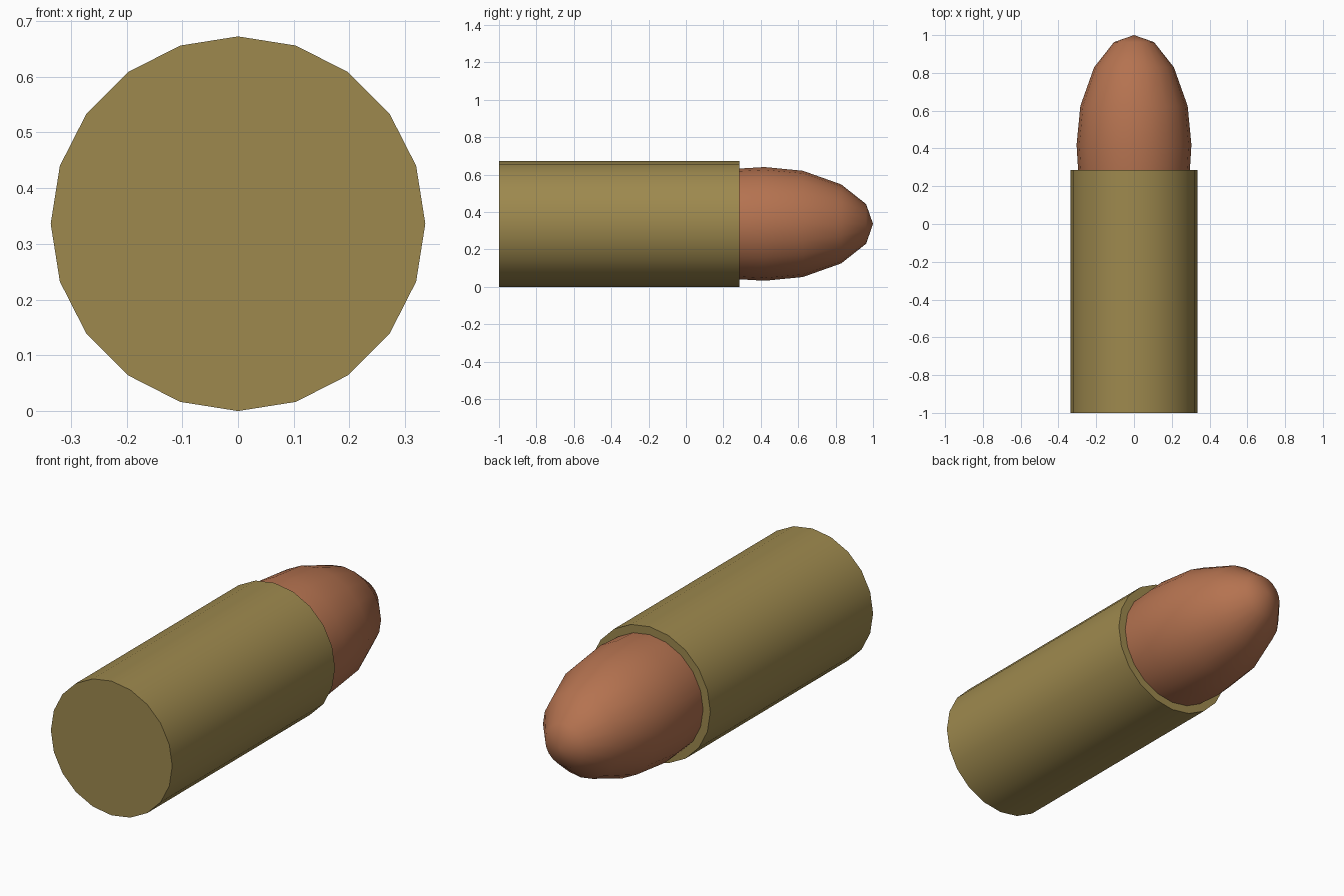
import bpy, bmesh, math

if "Cube" in bpy.data.objects:
    bpy.data.objects.remove(bpy.data.objects["Cube"])

SIDES = 20
R = 0.336  # casing radius, also the height of the axis


def material(name, color):
    m = bpy.data.materials.new(name)
    m.diffuse_color = (*color, 1)
    m.use_nodes = True
    m.node_tree.nodes["Principled BSDF"].inputs["Base Color"].default_value = m.diffuse_color
    return m


def lathe(name, profile, mat, angle):
    """Revolve (y, radius) points around the long axis; radius 0 is a pole."""
    bm = bmesh.new()
    rings = []
    for y, r in profile:
        if r == 0:
            rings.append([bm.verts.new((0, y, R))])
        else:
            rings.append([bm.verts.new((r * math.cos(2 * math.pi * i / SIDES), y,
                                        R + r * math.sin(2 * math.pi * i / SIDES)))
                          for i in range(SIDES)])
    # flat cap where the profile starts as an open ring at the rear
    if profile[0][0] == -1:
        bm.faces.new(rings[0])
    for a, b in zip(rings, rings[1:]):
        for i in range(SIDES):
            j = (i + 1) % SIDES
            if len(b) == 1:
                bm.faces.new((a[j], a[i], b[0]))
            else:
                bm.faces.new((a[j], a[i], b[i], b[j]))
    mesh = bpy.data.meshes.new(name)
    bm.to_mesh(mesh)
    bm.free()
    obj = bpy.data.objects.new(name, mesh)
    bpy.context.collection.objects.link(obj)
    mesh.materials.append(mat)
    bpy.ops.object.select_all(action='DESELECT')
    obj.select_set(True)
    bpy.context.view_layer.objects.active = obj
    bpy.ops.object.shade_smooth_by_angle(angle=math.radians(angle))
    return obj


brass = material("brass", (0.34, 0.25, 0.076))
copper = material("copper", (0.46, 0.17, 0.08))

# Straight casing with a flat base and a narrow lip at the mouth
lathe("casing", [(-1, R), (0.287, R), (0.287, 0.296)], brass, 40)

# Rounded tip seated in the mouth
lathe("tip", [(0.287, 0.296), (0.42, 0.304), (0.625, 0.284),
              (0.83, 0.211), (0.963, 0.106), (1.0, 0)], copper, 80)
